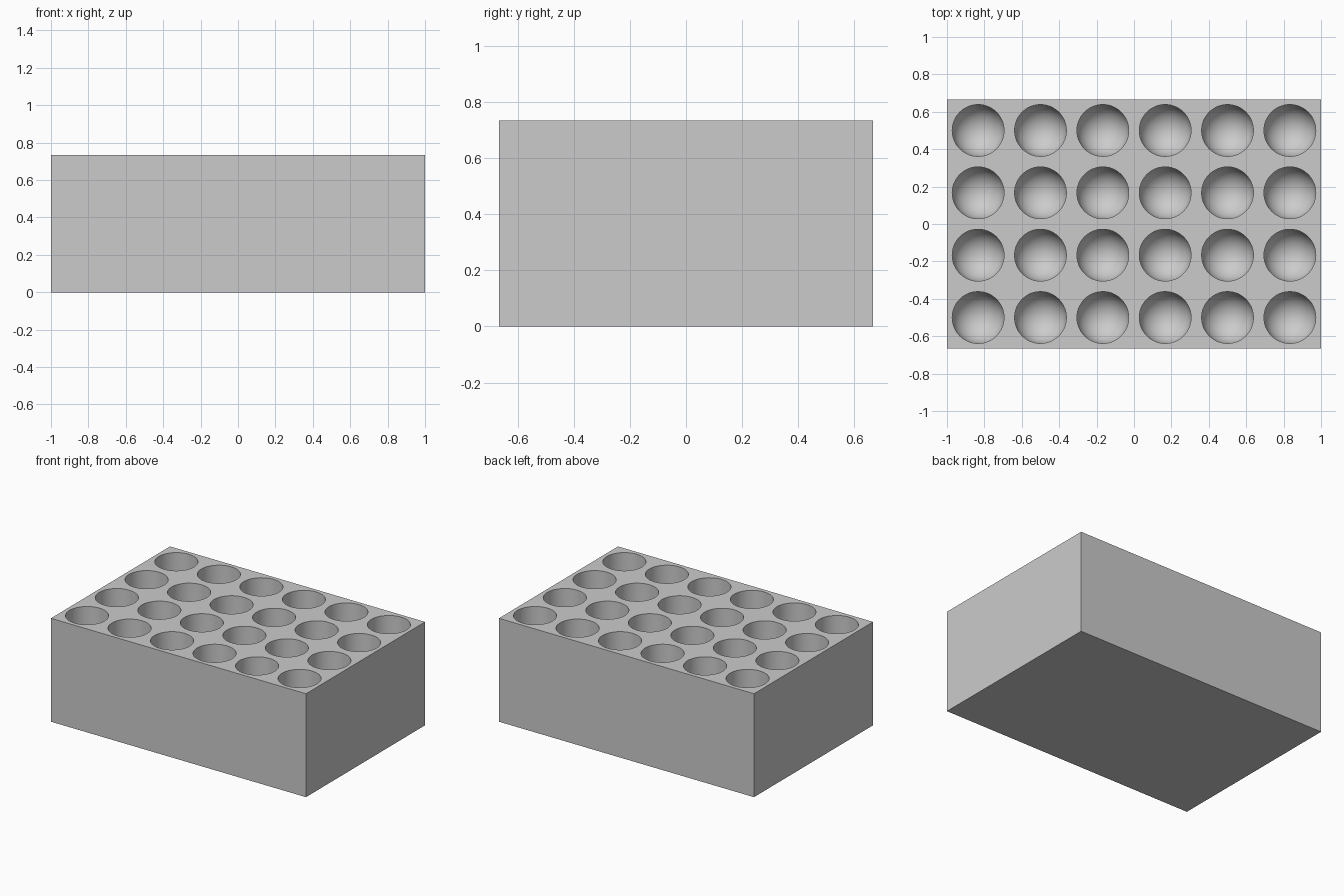
import bpy
import bmesh
from math import sin, cos, pi, radians
from mathutils import Matrix

cube = bpy.data.objects.get("Cube")
if cube:
    bpy.data.objects.remove(cube, do_unlink=True)

PITCH = 1 / 3
COLS, ROWS = 6, 4
HEIGHT = 0.733
RADIUS = 0.1385
FLOOR = 0.07
SIDES, RINGS = 48, 10

grey = bpy.data.materials.new("light grey")
grey.use_nodes = True
colour = (0.6, 0.6, 0.6, 1)
grey.diffuse_color = colour
grey.node_tree.nodes["Principled BSDF"].inputs["Base Color"].default_value = colour


def make_object(name, bm):
    bmesh.ops.recalc_face_normals(bm, faces=bm.faces)
    mesh = bpy.data.meshes.new(name)
    bm.to_mesh(mesh)
    bm.free()
    mesh.materials.append(grey)
    obj = bpy.data.objects.new(name, mesh)
    bpy.context.collection.objects.link(obj)
    return obj


def add_well(bm, x, y):
    """Upright cylinder with a hemispherical lower end."""
    centre_z = FLOOR + RADIUS
    profile = [(RADIUS, HEIGHT + 0.1), (RADIUS, centre_z)]
    for i in range(1, RINGS):
        a = i / RINGS * pi / 2
        profile.append((RADIUS * cos(a), centre_z - RADIUS * sin(a)))
    rings = []
    for r, z in profile:
        rings.append([bm.verts.new((x + r * cos(2 * pi * k / SIDES),
                                    y + r * sin(2 * pi * k / SIDES), z))
                      for k in range(SIDES)])
    for upper, lower in zip(rings, rings[1:]):
        for k in range(SIDES):
            n = (k + 1) % SIDES
            bm.faces.new((upper[k], upper[n], lower[n], lower[k]))
    bm.faces.new(rings[0])
    tip = bm.verts.new((x, y, FLOOR))
    for k in range(SIDES):
        bm.faces.new((rings[-1][k], rings[-1][(k + 1) % SIDES], tip))


# Solid block
bm = bmesh.new()
bmesh.ops.create_cube(bm, size=1)
bmesh.ops.transform(
    bm, verts=bm.verts,
    matrix=Matrix.Translation((0, 0, HEIGHT / 2))
    @ Matrix.Diagonal((COLS * PITCH, ROWS * PITCH, HEIGHT, 1)))
block = make_object("tube_rack_block", bm)

# Grid of round-bottomed wells
bm = bmesh.new()
for col in range(COLS):
    for row in range(ROWS):
        add_well(bm, (col - (COLS - 1) / 2) * PITCH, (row - (ROWS - 1) / 2) * PITCH)
cutter = make_object("well_cutter", bm)
cutter.hide_render = True

# Cut the wells and make the result permanent
cut = block.modifiers.new("wells", "BOOLEAN")
cut.operation = "DIFFERENCE"
cut.solver = "EXACT"
cut.object = cutter
bpy.ops.object.select_all(action="DESELECT")
block.select_set(True)
bpy.context.view_layer.objects.active = block
bpy.ops.object.modifier_apply(modifier=cut.name)
bpy.data.objects.remove(cutter, do_unlink=True)

# Smooth wells, crisp rims and edges
bpy.ops.object.shade_smooth_by_angle(angle=radians(30))
